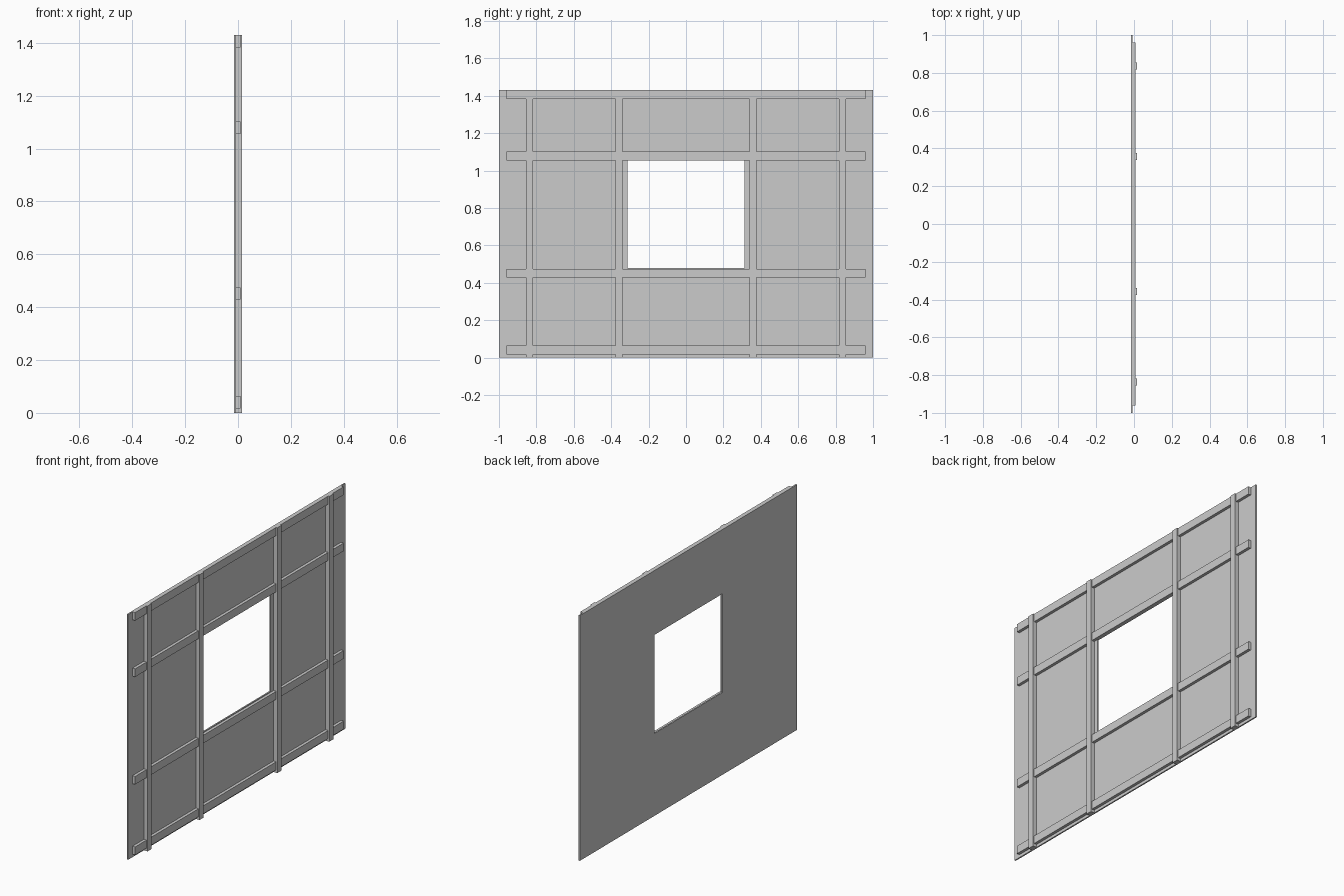
import bpy

cube = bpy.data.objects.get("Cube")
if cube:
    bpy.data.objects.remove(cube, do_unlink=True)

mat = bpy.data.materials.new("light grey")
mat.use_nodes = True
GREY = (0.6, 0.6, 0.6, 1)
mat.diffuse_color = GREY
mat.node_tree.nodes["Principled BSDF"].inputs["Base Color"].default_value = GREY


def box(name, x, y, z):
    """Box spanning the given (low, high) ranges."""
    bpy.ops.mesh.primitive_cube_add(size=1)
    ob = bpy.context.object
    ob.name = name
    ob.location = [(a + b) / 2 for a, b in (x, y, z)]
    ob.scale = [b - a for a, b in (x, y, z)]
    bpy.ops.object.transform_apply(location=True, rotation=False, scale=True)
    ob.data.materials.append(mat)
    return ob


HEIGHT = 1.43
BACK, SKIN, RAIL, POST = -0.016, -0.008, 0.009, 0.016

# Wall sheet with a window opening
panel = box("wall_panel", (BACK, SKIN), (-1, 1), (0, HEIGHT))
cutter = box("window_cutter", (-0.1, 0.1), (-0.313, 0.313), (0.48, 1.055))
cut = panel.modifiers.new("window", "BOOLEAN")
cut.operation = "DIFFERENCE"
cut.solver = "EXACT"
cut.object = cutter
bpy.context.view_layer.objects.active = panel
bpy.ops.object.modifier_apply(modifier=cut.name)
bpy.data.objects.remove(cutter, do_unlink=True)

# Horizontal rails
for name, low in (("bottom", 0.017), ("sill", 0.428),
                  ("lintel", 1.055), ("top", HEIGHT - 0.047)):
    box(name + "_rail", (SKIN, RAIL), (-0.96, 0.96), (low, low + 0.047))

# Vertical posts, mirrored about the window
for side, s in (("front", -1), ("back", 1)):
    for name, y in (("inner", 0.358), ("outer", 0.837)):
        box(f"{side}_{name}_post", (SKIN, POST),
            (s * y - 0.019, s * y + 0.019), (0, HEIGHT))
